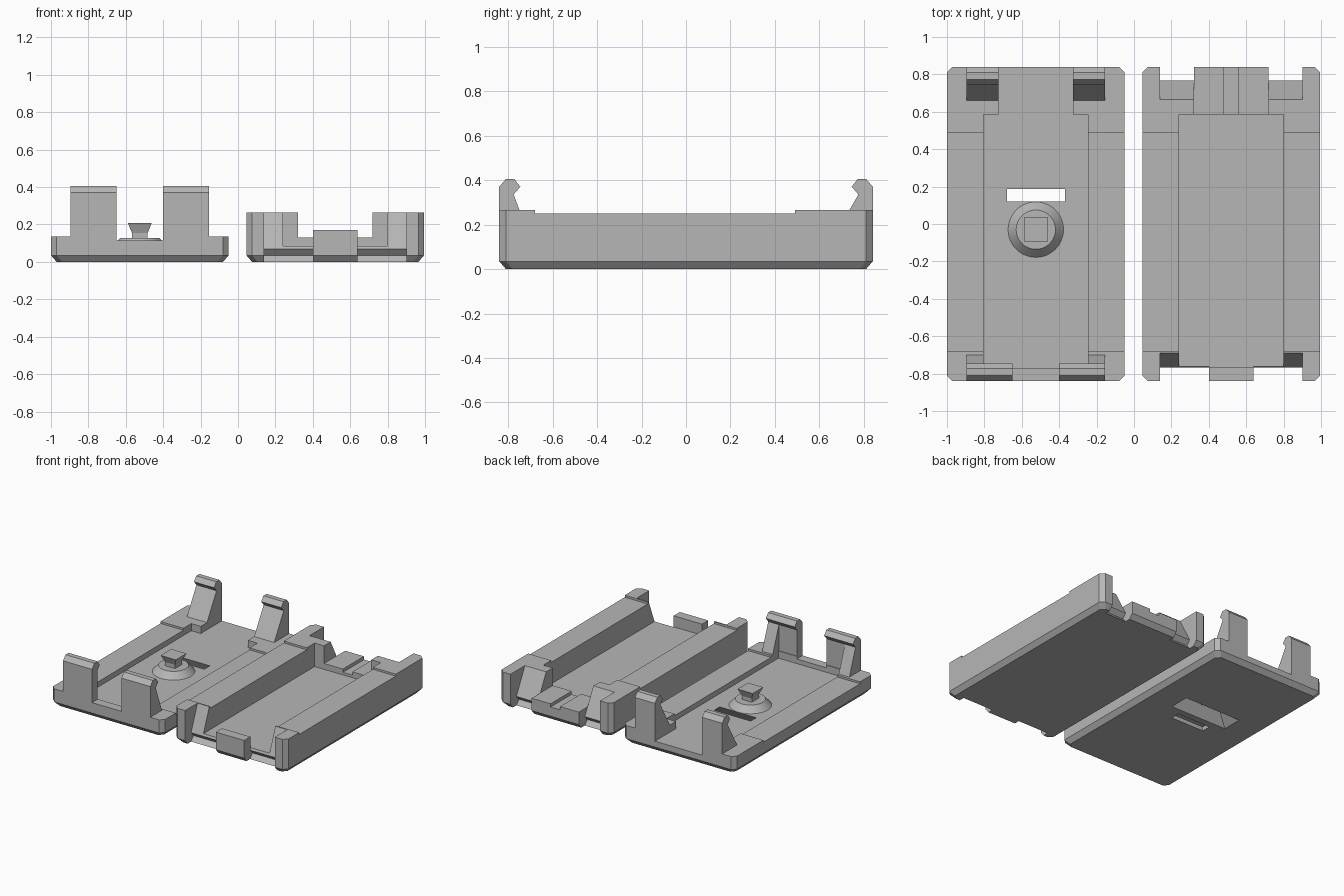
import bpy, bmesh, math

cube = bpy.data.objects.get("Cube")
if cube:
    bpy.data.objects.remove(cube, do_unlink=True)

grey = bpy.data.materials.new("plain_grey")
grey.use_nodes = True
grey.diffuse_color = (0.47, 0.47, 0.47, 1)
grey.node_tree.nodes["Principled BSDF"].inputs["Base Color"].default_value = grey.diffuse_color


def finish(name, bm):
    bmesh.ops.recalc_face_normals(bm, faces=bm.faces[:])
    mesh = bpy.data.meshes.new(name)
    bm.to_mesh(mesh)
    bm.free()
    mesh.materials.append(grey)
    obj = bpy.data.objects.new(name, mesh)
    bpy.context.scene.collection.objects.link(obj)
    return obj


def loft(name, rings):
    """Closed solid through rings of equal point count."""
    bm = bmesh.new()
    loops = [[bm.verts.new(p) for p in ring] for ring in rings]
    n = len(loops[0])
    for a, b in zip(loops, loops[1:]):
        for i in range(n):
            j = (i + 1) % n
            bm.faces.new((a[i], a[j], b[j], b[i]))
    bm.faces.new(loops[0][::-1])
    bm.faces.new(loops[-1])
    return finish(name, bm)


def rect(x0, x1, y0, y1, z):
    return [(x0, y0, z), (x1, y0, z), (x1, y1, z), (x0, y1, z)]


def circle(cx, cy, r, z, n=48):
    return [(cx + r * math.cos(2 * math.pi * i / n), cy + r * math.sin(2 * math.pi * i / n), z)
            for i in range(n)]


def box(name, x, y, z):
    return loft(name, [rect(*x, *y, z[0]), rect(*x, *y, z[1])])


def extrude_x(name, profile, x0, x1):
    return loft(name, [[(x, y, z) for y, z in profile] for x in (x0, x1)])


def combine(target, tool, operation):
    mod = target.modifiers.new("combine", "BOOLEAN")
    mod.operation, mod.solver, mod.object = operation, "EXACT", tool
    bpy.context.view_layer.objects.active = target
    bpy.ops.object.modifier_apply(modifier=mod.name)
    bpy.data.objects.remove(tool, do_unlink=True)


def cut_box(target, x, y, z):
    combine(target, box("cutter", x, y, z), "DIFFERENCE")


def plate(name, cx, height):
    """Block with chamfered upright corners and bottom rim."""
    half, long, c = 0.475, 0.84, 0.03

    def octagon(w, l, z):
        return [(cx + x, y, z) for x, y in (
            (-w + c, -l), (w - c, -l), (w, -l + c), (w, l - c),
            (w - c, l), (-w + c, l), (-w, l - c), (-w, -l + c))]
    return loft(name, [octagon(half - c, long - c, 0), octagon(half, long, 0.035),
                       octagon(half, long, height)])


TOP = 0.6

# Shallow half: floor, lowered rails and open ends
lx = -0.525
lid = plate("shallow_half", lx, 0.135)
cut_box(lid, (lx - 0.6, lx + 0.6), (-0.68, 0.49), (0.12, TOP))
cut_box(lid, (lx - 0.28, lx + 0.28), (-0.77, 0.585), (0.08, TOP))
cut_box(lid, (lx - 0.2, lx + 0.2), (0.5, 0.9), (0.08, TOP))
cut_box(lid, (lx - 0.125, lx + 0.125), (-0.9, -0.7), (0.115, TOP))

# Flared slot and shallow groove underneath
flare = loft("cutter", [rect(lx - 0.24, lx + 0.24, 0.07, 0.225, 0),
                        rect(lx - 0.155, lx + 0.155, 0.12, 0.187, 0.08),
                        rect(lx - 0.155, lx + 0.155, 0.12, 0.187, 0.11)])
flare.location.z = -0.0005
combine(lid, flare, "DIFFERENCE")
cut_box(lid, (lx - 0.14, lx + 0.14), (-0.05, 0.02), (-0.1, 0.03))

# Snap clips with hooks
hook = [(0.84, 0.37), (0.81, 0.405), (0.772, 0.405), (0.745, 0.37), (0.775, 0.335)]
back_clip = [(0.84, 0.1)] + hook + [(0.66, 0.135), (0.66, 0.1)]
front_clip = [(-y, z) for y, z in [(0.84, 0.07)] + hook + [(0.775, 0.07)]]
gusset = [(-0.82, 0.07), (-0.82, 0.335), (-0.775, 0.335), (-0.70, 0.135), (-0.70, 0.07)]
for s in (-1, 1):
    for part, profile, a, b in (("front_clip", front_clip, 0.125, 0.37),
                                ("clip_gusset", gusset, 0.28, 0.37),
                                ("back_clip", back_clip, 0.2, 0.37)):
        combine(lid, extrude_x(part, profile, lx + s * a, lx + s * b), "UNION")

# Round boss with flared square peg
py = -0.03
loft("round_boss", [circle(lx, py, 0.15, 0.078), circle(lx, py, 0.105, 0.127)])
loft("square_peg", [rect(lx - w, lx + w, py - w, py + w, z)
                    for w, z in ((0.042, 0.12), (0.042, 0.155), (0.064, 0.208))])

# Deep half: channel, lowered rails, low back block
rx = 0.52
base = plate("deep_half", rx, 0.265)
cut_box(base, (rx - 0.6, rx + 0.6), (-0.68, 0.49), (0.25, TOP))
cut_box(base, (rx - 0.28, rx + 0.28), (-0.765, 0.585), (0.085, TOP))
cut_box(base, (rx - 0.28, rx + 0.28), (-0.9, -0.76), (0.17, TOP))
cut_box(base, (rx - 0.2, rx + 0.2), (0.5, 0.9), (0.13, TOP))
cut_box(base, (rx - 0.04, rx + 0.04), (0.5, 0.9), (0.105, TOP))


# Catch notches that receive the clips
def notch(sign, top_y):
    pts = [(0.9, -0.1), (0.768, -0.1), (0.768, 0), (0.738, 0.035), (0.768, 0.068),
           (top_y, 0.265), (top_y, 0.4), (0.9, 0.4)]
    return [(sign * y, z) for y, z in pts]


for s in (-1, 1):
    for profile, a in ((notch(-1, 0.69), 0.12), (notch(1, 0.665), 0.2)):
        combine(base, extrude_x("cutter", profile, rx + s * a, rx + s * 0.38), "DIFFERENCE")
